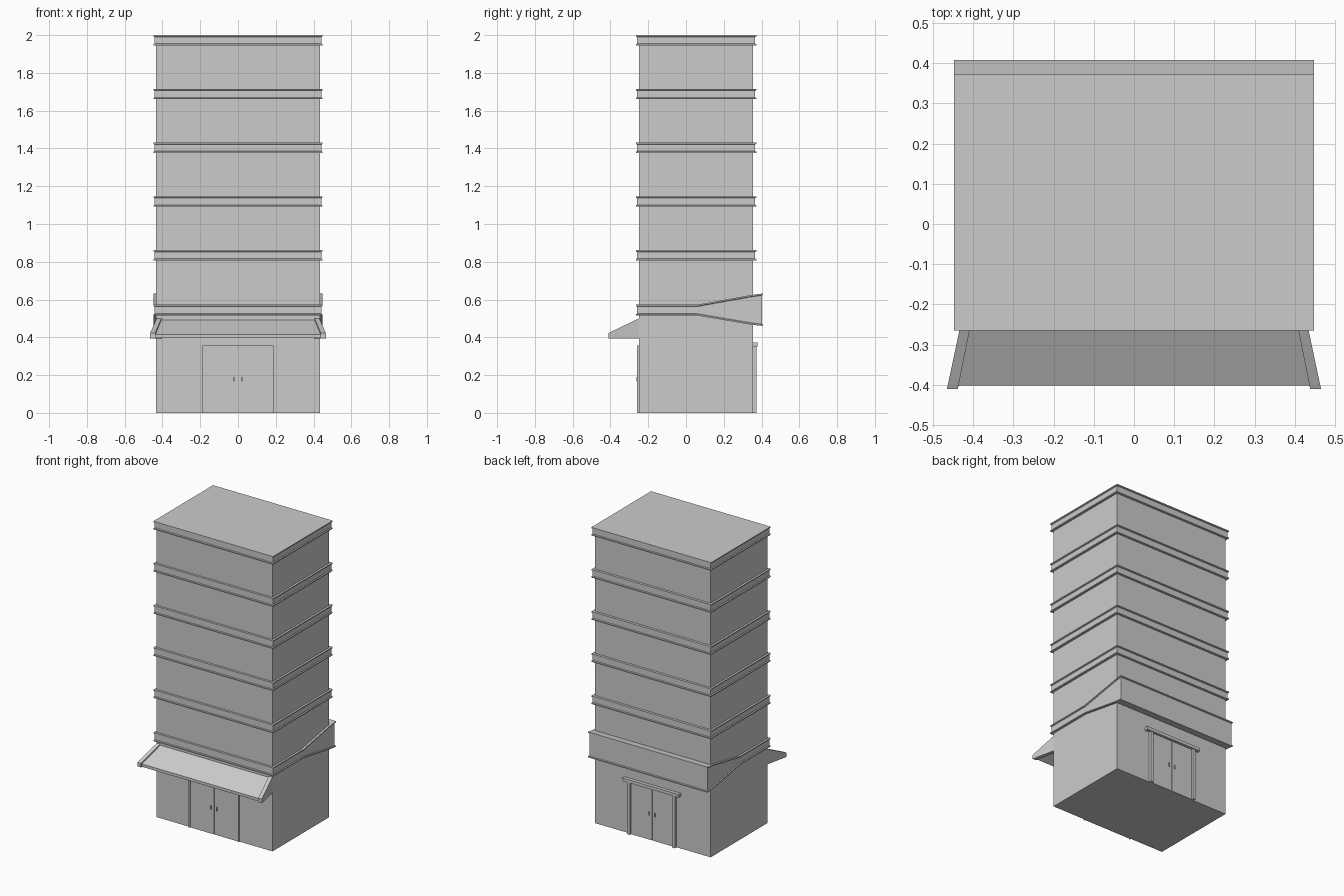
import bpy, bmesh

if "Cube" in bpy.data.objects:
    bpy.data.objects.remove(bpy.data.objects["Cube"])


def mesh_object(name, verts, faces):
    me = bpy.data.meshes.new(name)
    bm = bmesh.new()
    vs = [bm.verts.new(v) for v in verts]
    for f in faces:
        bm.faces.new([vs[i] for i in f])
    bmesh.ops.recalc_face_normals(bm, faces=bm.faces)
    bm.to_mesh(me)
    bm.free()
    ob = bpy.data.objects.new(name, me)
    bpy.context.collection.objects.link(ob)
    return ob


def prism(name, a, b):
    """Solid between two matching closed loops of points."""
    n = len(a)
    sides = [(i, (i + 1) % n, n + (i + 1) % n, n + i) for i in range(n)]
    return mesh_object(name, a + b, sides + [tuple(range(n)), tuple(range(n, 2 * n))])


def box(name, x0, x1, y0, y1, z0, z1):
    loop = [(x0, y0), (x1, y0), (x1, y1), (x0, y1)]
    return prism(name, [(x, y, z0) for x, y in loop], [(x, y, z1) for x, y in loop])


def band(name, stations, half_x=0.447, lip=0.007, inset=0.006):
    """Lipped ledge round the tower; stations are (y, bottom z, top z)."""
    n = len(stations)
    verts, faces = [], []
    levels = [(0, 0, 0), (0, lip, 0), (0, lip + 0.003, inset),
              (1, -lip - 0.003, inset), (1, -lip, 0), (1, 0, 0)]
    for top, dz, inn in levels:
        right = []
        for i, (y, zb, zt) in enumerate(stations):
            yy = y + (inn if i == 0 else -inn if i == n - 1 else 0)
            right.append((half_x - inn, yy, (zt if top else zb) + dz))
        verts += right + [(-x, y, z) for x, y, z in reversed(right)]
    m = 2 * n
    for k in range(len(levels) - 1):
        for i in range(m):
            j = (i + 1) % m
            faces.append((k * m + i, k * m + j, (k + 1) * m + j, (k + 1) * m + i))
    for base in (0, (len(levels) - 1) * m):
        for i in range(n - 1):
            faces.append((base + i, base + i + 1, base + m - 2 - i, base + m - 1 - i))
    return mesh_object(name, verts, faces)


# Tower body
box("tower_body", -0.433, 0.433, -0.25, 0.355, 0, 1.995)

# Floor ledges
for k in range(5):
    z = 2.0 - 0.2845 * k
    band(f"floor_ledge_{k + 1}", [(-0.265, z - 0.055, z), (0.372, z - 0.055, z)])

# Lowest ledge, flaring out into a deep fascia at the back
band("flared_ledge", [(-0.265, 0.515, 0.573), (0.06, 0.515, 0.573),
                      (0.35, 0.466, 0.625), (0.408, 0.46, 0.632)])

# Front awning panel
prism("awning_panel",
      [(-0.41, -0.245, 0.495), (-0.44, -0.402, 0.416), (-0.44, -0.402, 0.397), (-0.41, -0.245, 0.475)],
      [(0.41, -0.245, 0.495), (0.44, -0.402, 0.416), (0.44, -0.402, 0.397), (0.41, -0.245, 0.475)])

# Splayed awning side brackets
for s, side in ((-1, "left"), (1, "right")):
    outline = [(0, -0.245, 0.502), (1, -0.41, 0.423), (1, -0.41, 0.395), (0, -0.245, 0.395)]
    prism(f"awning_bracket_{side}",
          [(s * (0.405 + 0.033 * t), y, z) for t, y, z in outline],
          [(s * (0.430 + 0.035 * t), y, z) for t, y, z in outline])

# Front double door: frame, leaves, handles
box("front_door_head", -0.187, 0.187, -0.26, -0.245, 0.347, 0.357)
for s, side in ((-1, "left"), (1, "right")):
    a, b = sorted((s * 0.178, s * 0.187))
    box(f"front_door_post_{side}", a, b, -0.26, -0.245, 0, 0.347)
    a, b = sorted((s * 0.002, s * 0.178))
    box(f"front_door_leaf_{side}", a, b, -0.254, -0.245, 0, 0.347)
    a, b = sorted((s * 0.019, s * 0.025))
    box(f"front_door_handle_{side}", a, b, -0.262, -0.253, 0.165, 0.19)

# Back double door: lintel, posts, leaves, handles
box("back_door_lintel", -0.21, 0.21, 0.35, 0.378, 0.352, 0.373)
for s, side in ((-1, "left"), (1, "right")):
    a, b = sorted((s * 0.158, s * 0.178))
    box(f"back_door_post_{side}", a, b, 0.35, 0.374, 0, 0.352)
    a, b = sorted((s * 0.002, s * 0.158))
    box(f"back_door_leaf_{side}", a, b, 0.35, 0.36, 0, 0.352)
    a, b = sorted((s * 0.019, s * 0.025))
    box(f"back_door_handle_{side}", a, b, 0.359, 0.367, 0.165, 0.19)
